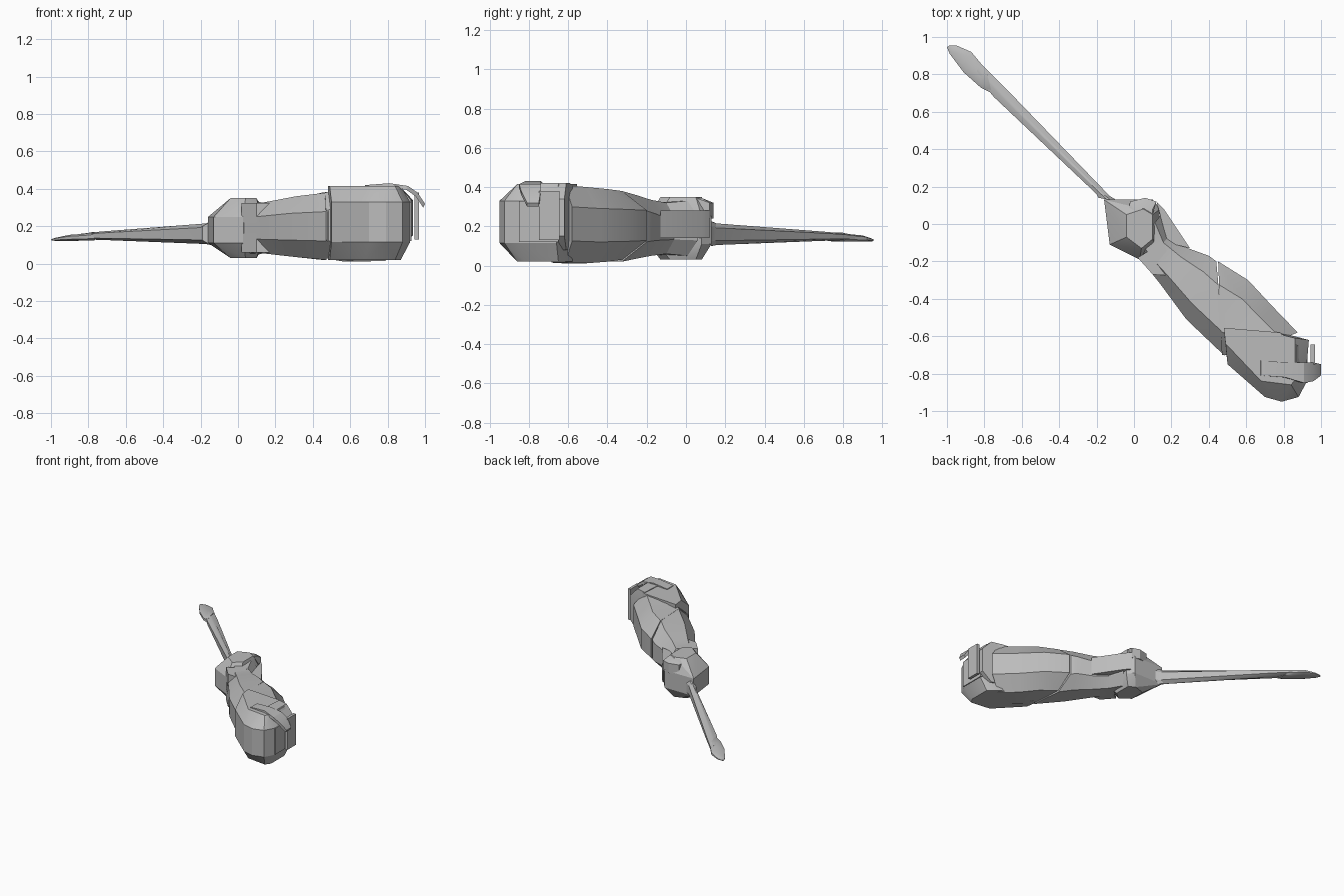
import bpy, bmesh, math
from mathutils import Vector

cube = bpy.data.objects.get("Cube")
if cube:
    bpy.data.objects.remove(cube, do_unlink=True)

grey = bpy.data.materials.new("plain grey")
grey.use_nodes = True
tone = (0.5, 0.5, 0.5, 1)
grey.diffuse_color = tone
grey.node_tree.nodes["Principled BSDF"].inputs["Base Color"].default_value = tone


def finish(name, bm):
    bmesh.ops.recalc_face_normals(bm, faces=bm.faces)
    mesh = bpy.data.meshes.new(name)
    bm.to_mesh(mesh)
    bm.free()
    mesh.materials.append(grey)
    obj = bpy.data.objects.new(name, mesh)
    bpy.context.collection.objects.link(obj)
    bpy.ops.object.select_all(action="DESELECT")
    obj.select_set(True)
    bpy.context.view_layer.objects.active = obj
    bpy.ops.object.shade_smooth_by_angle(angle=math.radians(25))
    return obj


def loft(name, stations, cw=0.25, ch=0.28):
    """Chamfered tube: each station is (side a, side b, bottom, top)."""
    bm = bmesh.new()
    section = [(0, ch), (cw, 0), (1 - cw, 0), (1, ch),
               (1, 1 - ch), (1 - cw, 1), (cw, 1), (0, 1 - ch)]
    rings = []
    for a, b, low, high in stations:
        a, b = Vector(a), Vector(b)
        rings.append([bm.verts.new((*a.lerp(b, u), low + (high - low) * v))
                      for u, v in section])
    for r, s in zip(rings, rings[1:]):
        for i in range(8):
            j = (i + 1) % 8
            bm.faces.new((r[i], r[j], s[j], s[i]))
    bm.faces.new(rings[0])
    bm.faces.new(rings[-1])
    return finish(name, bm)


def hull(name, layers):
    """Faceted solid around outlines, each repeated at its heights."""
    bm = bmesh.new()
    for outline, heights in layers:
        for z in heights:
            for x, y in outline:
                bm.verts.new((x, y, z))
    result = bmesh.ops.convex_hull(bm, input=bm.verts)
    bmesh.ops.delete(bm, geom=[v for v in result["geom_interior"]
                               if isinstance(v, bmesh.types.BMVert)], context="VERTS")
    bmesh.ops.dissolve_limit(bm, angle_limit=0.02, verts=bm.verts, edges=bm.edges)
    return finish(name, bm)


def box(name, low, high):
    return hull(name, [([(low[0], low[1]), (high[0], low[1]),
                         (high[0], high[1]), (low[0], high[1])], (low[2], high[2]))])


# Shaft and flattened blade
loft("shaft", [((-.19, .14), (-.08, .12), .1, .225),
               ((-.2, .16), (-.13, .15), .105, .215),
               ((-.75, .68), (-.7, .74), .127, .172),
               ((-.85, .8), (-.82, .86), .13, .16)], .4, .2)
loft("blade", [((-.76, .70), (-.79, .82), .125, .168),
               ((-.82, .73), (-.82, .86), .123, .16),
               ((-.91, .81), (-.87, .92), .122, .154),
               ((-.985, .91), (-.95, .955), .122, .138),
               ((-1, .945), (-.985, .955), .125, .131)], .2, .25)

# Collar between shaft and handle
hull("collar", [
    ([(-.16, .13), (-.13, -.11), (.03, -.19), (.12, -.15), (.14, .08), (.1, .13)], (.11, .25)),
    ([(-.04, .05), (-.04, -.07), (.04, -.13), (.1, -.08), (.1, .05), (.05, .08)], (.03, .35))])
hull("collar_ridge", [
    ([(-.03, .08), (.06, .06), (.12, .12), (.06, .14), (-.02, .12)], (.24, .32)),
    ([(0, .06), (.1, .05), (.1, .08), (.01, .08)], (.345,))])

# Grip: slim neck section, side shell and rounded butt
loft("grip_neck", [((.0, -.15), (.15, .06), .05, .33),
                   ((.06, -.22), (.19, -.06), .06, .32),
                   ((.14, -.32), (.29, -.13), .05, .335),
                   ((.28, -.51), (.4, -.17), .035, .36),
                   ((.485, -.705), (.44, -.2), .02, .38)])
loft("grip_shell", [((.47, -.7), (.45, -.2), .03, .38),
                    ((.48, -.7), (.61, -.3), .02, .39),
                    ((.5, -.7), (.74, -.44), .012, .4),
                    ((.53, -.72), (.875, -.58), .015, .41)])
hull("grip_butt", [
    ([(.485, -.56), (.5, -.75), (.7, -.925), (.79, -.95), (.88, -.925),
      (.92, -.85), (.92, -.66), (.78, -.58)], (.115, .33)),
    ([(.48, -.555), (.49, -.64), (.68, -.84), (.84, -.86), (.87, -.82),
      (.87, -.65), (.78, -.58)], (.02, .415))])

# Raised strips crossing the neck
for name, low, high in (("lower_neck_strip", .06, .16), ("upper_neck_strip", .22, .325)):
    hull(name, [([(.02, -.18), (.1, -.27), (.26, -.28), (.15, -.1)], (low, high))])
hull("neck_fin", [([(.12, .12), (.16, .08), (.19, 0), (.3, -.13), (.18, -.1)], (.14, .28))])

# Panels on the side of the butt
box("butt_panel", (.90, -.85, .12), (.928, -.65, .33))
hull("butt_block", [([(.78, -.58), (.935, -.62), (.925, -.74), (.77, -.74)], (.15, .34)),
                    ([(.78, -.59), (.86, -.61), (.86, -.74), (.77, -.74)], (.08, .42))])
box("clip_plate", (.945, -.75, .13), (.967, -.645, .38))

# Curved strap over the end
path = [(.67, .4, -.81, -.73), (.8, .41, -.82, -.74), (.9, .395, -.85, -.74),
        (.95, .36, -.84, -.74), (.99, .3, -.81, -.75)]
bm = bmesh.new()
rows = [[bm.verts.new(p) for p in ((x, y0, z), (x, y1, z), (x + .01, y1, z + .02),
                                   (x + .01, y0, z + .02))] for x, z, y0, y1 in path]
for r, s in zip(rows, rows[1:]):
    for i in range(4):
        bm.faces.new((r[i], r[(i + 1) % 4], s[(i + 1) % 4], s[i]))
bm.faces.new(rows[0])
bm.faces.new(rows[-1])
finish("strap", bm)
